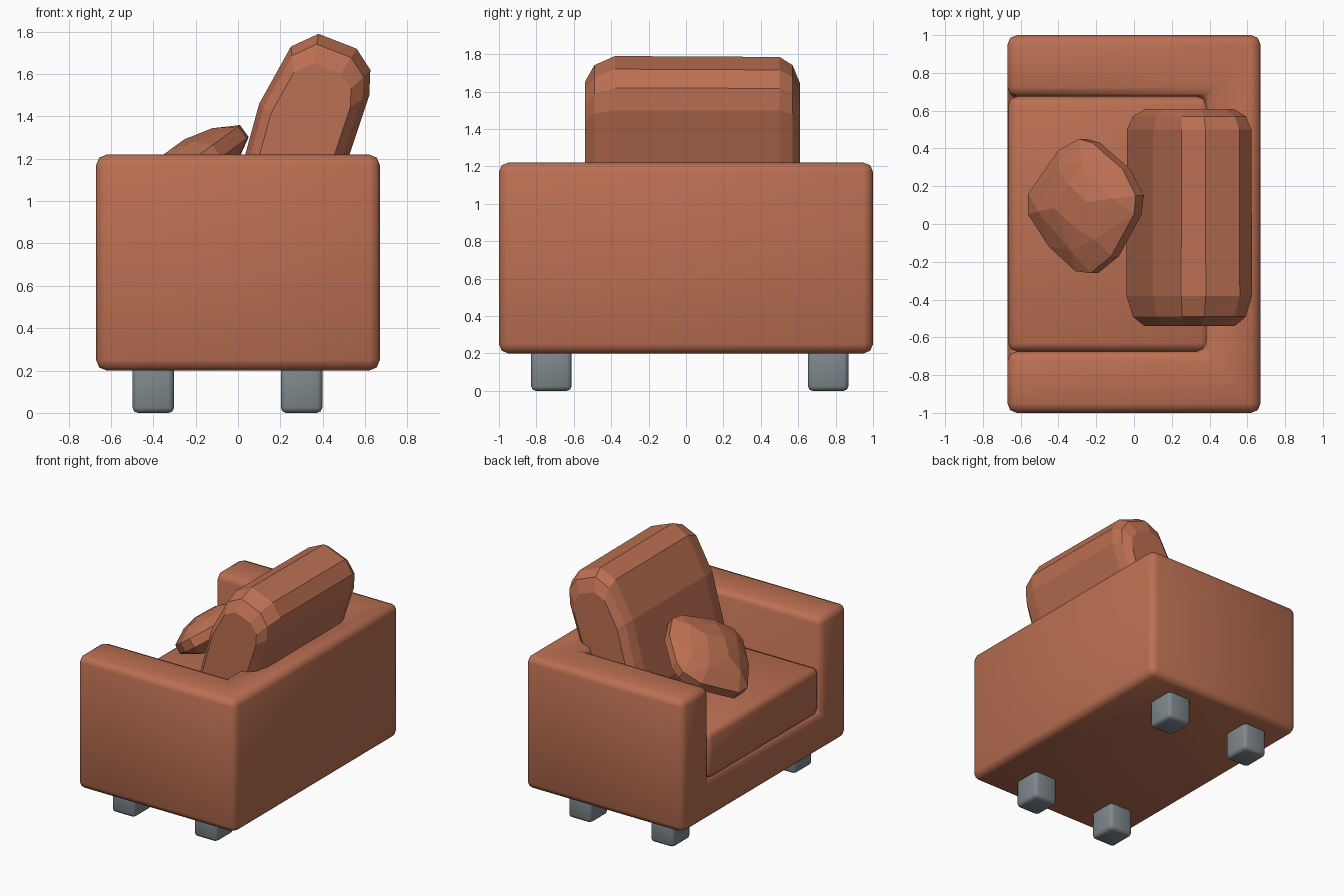
import bpy, bmesh, math
from mathutils import Vector

if "Cube" in bpy.data.objects:
    bpy.data.objects.remove(bpy.data.objects["Cube"])


def material(name, rgb):
    m = bpy.data.materials.new(name)
    m.diffuse_color = (*rgb, 1)
    m.use_nodes = True
    m.node_tree.nodes["Principled BSDF"].inputs["Base Color"].default_value = m.diffuse_color
    return m


LEATHER = material("rust_upholstery", (0.50, 0.16, 0.085))
METAL = material("grey_leg", (0.21, 0.245, 0.265))


def add_object(name, bm, mat, smooth=False):
    bmesh.ops.recalc_face_normals(bm, faces=bm.faces)
    for f in bm.faces:
        f.smooth = smooth
    me = bpy.data.meshes.new(name)
    bm.to_mesh(me)
    bm.free()
    if mat:
        me.materials.append(mat)
    ob = bpy.data.objects.new(name, me)
    bpy.context.collection.objects.link(ob)
    return ob


def box(name, lo, hi, mat, bevel=0.0):
    bm = bmesh.new()
    bmesh.ops.create_cube(bm, size=1)
    lo, hi = Vector(lo), Vector(hi)
    for v in bm.verts:
        v.co = Vector([(lo[i] + hi[i]) / 2 + v.co[i] * (hi[i] - lo[i]) for i in range(3)])
    ob = add_object(name, bm, mat, True)
    if bevel:
        add_bevel(ob, bevel)
    return ob


def add_bevel(ob, width):
    b = ob.modifiers.new("soft_edges", 'BEVEL')
    b.width = width
    b.segments = 2
    b.limit_method = 'ANGLE'


def hull(name, points):
    bm = bmesh.new()
    for p in points:
        bm.verts.new(p)
    res = bmesh.ops.convex_hull(bm, input=bm.verts)
    junk = {g for g in res["geom_interior"] + res["geom_unused"] if isinstance(g, bmesh.types.BMVert)}
    bmesh.ops.delete(bm, geom=list(junk), context='VERTS')
    bmesh.ops.dissolve_limit(bm, angle_limit=math.radians(2), verts=bm.verts, edges=bm.edges)
    return add_object(name, bm, LEATHER)


# Frame: one block with the seat space cut out, leaving base, arms and back
frame = box("sofa_frame", (-0.67, -1, 0.2), (0.67, 1, 1.22), LEATHER)
cutter = box("seat_cutter", (-1, -0.675, 0.5), (0.38, 0.675, 1.6), None)
cutter.hide_render = True
cutter.hide_viewport = True
cut = frame.modifiers.new("seat_space", 'BOOLEAN')
cut.operation = 'DIFFERENCE'
cut.solver = 'EXACT'
cut.object = cutter
add_bevel(frame, 0.05)

# Seat cushion
box("seat_cushion", (-0.665, -0.675, 0.49), (0.4, 0.675, 0.85), LEATHER, 0.045)

# Legs
for x in (-0.4, 0.3):
    for y in (-0.72, 0.76):
        box("leg", (x - 0.098, y - 0.108, 0), (x + 0.098, y + 0.108, 0.24), METAL, 0.025)

# Back pillow: leaning side profile (x, z), shrunk toward both ends
profile = [(-0.04, 0.95), (0.03, 1.22), (0.1, 1.46), (0.25, 1.73), (0.38, 1.79), (0.56, 1.72),
           (0.625, 1.62), (0.62, 1.5), (0.53, 1.22), (0.42, 0.9), (0.3, 0.82), (0.0, 0.85)]
cx, cz = 0.3, 1.3
pts = []
for y, s in ((-0.54, 0.72), (-0.49, 0.9), (-0.38, 1), (0.5, 0.99), (0.57, 0.9), (0.61, 0.7)):
    pts += [(cx + (x - cx) * s, y, cz + (z - cz) * s) for x, z in profile]
hull("back_pillow", pts)

# Small pillow: diamond outline (x, y), domed on both sides and tilted up toward the back
outline = [(-0.54, 0.05), (-0.54, 0.16), (-0.38, 0.39), (-0.27, 0.45), (-0.2, 0.43), (-0.04, 0.29),
           (0.03, 0.15), (0.02, 0.05), (-0.1, -0.17), (-0.21, -0.26), (-0.29, -0.25), (-0.43, -0.12)]
mid = Vector((-0.26, 0.1, 1.12))
tilt = math.radians(36)
normal = Vector((-math.sin(tilt), 0, math.cos(tilt)))
pts = []
for side in (-1, 1):
    for s, h, step in ((1, 0.035, 1), (0.68, 0.1, 2), (0.3, 0.135, 3)):
        for x, y in outline[::step]:
            u, v = (x - mid.x) * s, (y - mid.y) * s
            pts.append(mid + Vector((u, v, u * math.tan(tilt))) + normal * h * side)
hull("small_pillow", pts)
